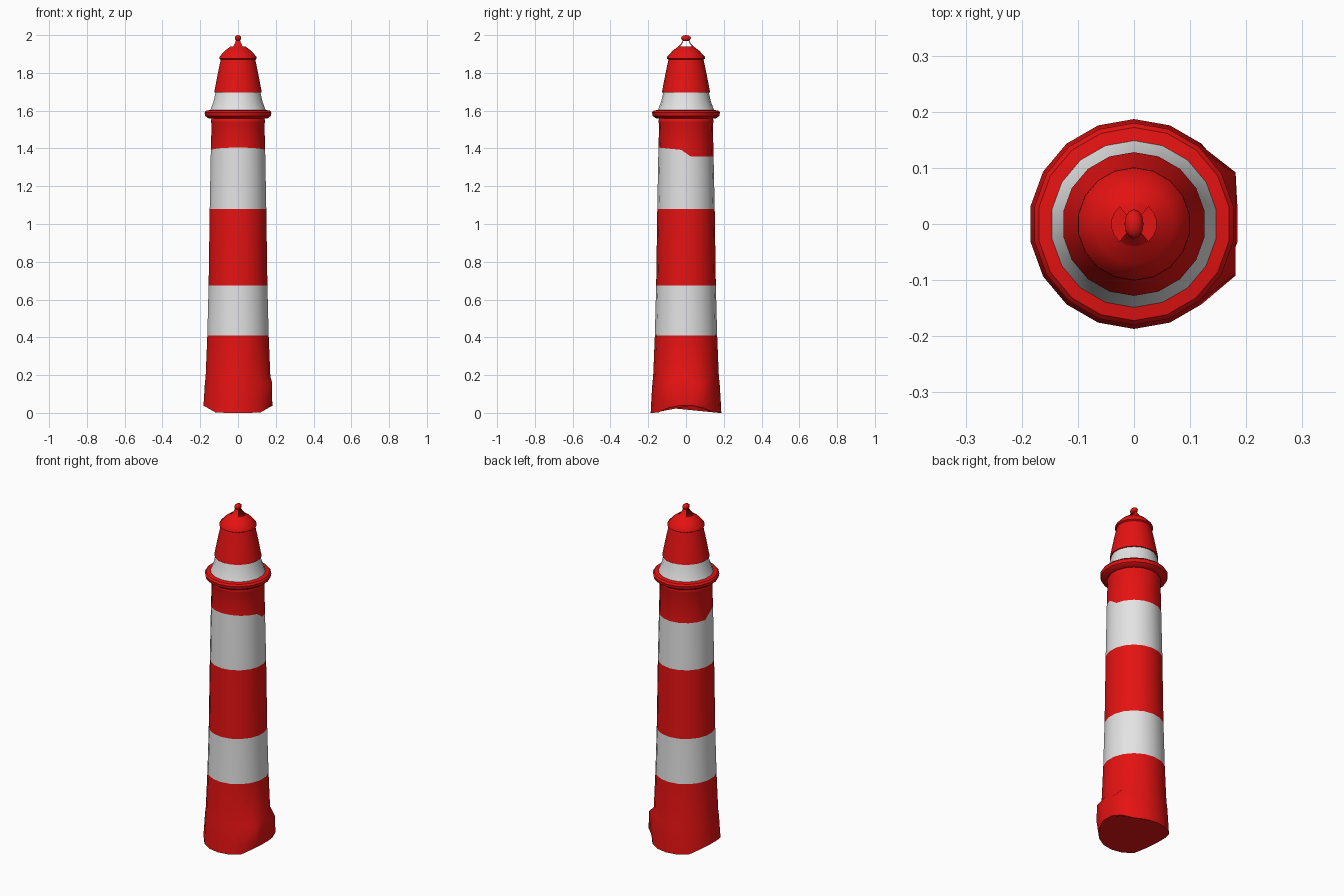
import bpy, bmesh, math

old = bpy.data.objects.get("Cube")
if old:
    bpy.data.objects.remove(old, do_unlink=True)

SIDES = 18
RED, WHITE = 0, 1


def make_material(name, colour):
    mat = bpy.data.materials.new(name)
    mat.use_nodes = True
    mat.diffuse_color = colour
    mat.node_tree.nodes["Principled BSDF"].inputs["Base Color"].default_value = colour
    return mat


MATERIALS = [make_material("red paint", (0.78, 0.006, 0.006, 1)),
             make_material("white paint", (0.78, 0.77, 0.77, 1))]


def finish(bm, name):
    """Turn a bmesh into a smooth-shaded object."""
    mesh = bpy.data.meshes.new(name)
    bm.to_mesh(mesh)
    bm.free()
    for mat in MATERIALS:
        mesh.materials.append(mat)
    obj = bpy.data.objects.new(name, mesh)
    bpy.context.collection.objects.link(obj)
    bpy.ops.object.select_all(action='DESELECT')
    obj.select_set(True)
    bpy.context.view_layer.objects.active = obj
    bpy.ops.object.shade_smooth_by_angle(angle=math.radians(40))
    return obj


def lathe(name, profile, shape=None, keep=None, cap_bottom=False, cap_top=False):
    """Spin (radius, height, colour of the band above) with a corner on the y axis."""
    bm = bmesh.new()
    rings = []
    for r, z, _ in profile:
        ring = []
        for i in range(SIDES):
            a = math.tau * i / SIDES + math.pi / 2
            co = (r * math.cos(a), r * math.sin(a), z)
            ring.append(bm.verts.new(shape(*co) if shape else co))
        rings.append(ring)
    for k in range(len(rings) - 1):
        for i in range(SIDES):
            j = (i + 1) % SIDES
            quad = (rings[k][i], rings[k][j], rings[k + 1][j], rings[k + 1][i])
            mid = sum((v.co for v in quad), quad[0].co * 0) / 4
            if keep is None or keep(mid):
                bm.faces.new(quad).material_index = profile[k][2]
    if cap_bottom:
        bm.faces.new(rings[0][::-1])
    if cap_top:
        bm.faces.new(rings[-1])
    return finish(bm, name)


def tower_shape(x, y, z):
    """Lift the foot at the sides, bulge one side low down, tilt the top stripe."""
    if z < 0.01:
        z = 0.04 * max(0, (abs(x) - 0.115) / 0.07)
    elif z < 0.17 and x > 0.15:
        x = max(x, 0.181)
    elif 1.3 < z < 1.45:
        z = 1.39 - 0.1 * y if y < 0.02 else 1.357
    return x, y, z


# Striped tapering tower
lathe("tower", [
    (0.187, 0.0, RED), (0.184, 0.06, RED), (0.178, 0.16, RED), (0.174, 0.19, RED),
    (0.165, 0.41, WHITE), (0.158, 0.675, RED), (0.152, 1.08, WHITE),
    (0.146, 1.38, RED), (0.142, 1.53, RED), (0.146, 1.54, RED),
    (0.146, 1.55, RED), (0.140, 1.56, RED), (0.140, 1.58, RED)],
    shape=tower_shape, cap_bottom=True)

# Gallery ledge
lathe("gallery", [
    (0.138, 1.558, RED), (0.160, 1.56, RED), (0.176, 1.572, RED),
    (0.180, 1.59, RED), (0.172, 1.60, RED), (0.140, 1.605, RED)])

# Flared white lantern room
lathe("lantern_room", [
    (0.150, 1.60, WHITE), (0.146, 1.61, WHITE), (0.131, 1.65, WHITE),
    (0.120, 1.70, WHITE)])

# Tapered roof drum with a lip and a cone, open on top
lathe("roof", [
    (0.115, 1.695, RED), (0.128, 1.695, RED), (0.110, 1.79, RED),
    (0.093, 1.87, RED), (0.101, 1.875, RED), (0.100, 1.885, RED),
    (0.070, 1.918, RED), (0.040, 1.94, RED)])

# Two curved struts, front and back, holding the finial
lathe("finial_struts", [
    (0.040, 1.94, RED), (0.024, 1.958, RED), (0.014, 1.978, RED)],
    keep=lambda c: abs(c.x) < abs(c.y))

# Flattened ball on top
ball = bmesh.new()
bmesh.ops.create_uvsphere(ball, u_segments=12, v_segments=8, radius=1)
bmesh.ops.scale(ball, vec=(0.017, 0.026, 0.016), verts=ball.verts)
bmesh.ops.translate(ball, vec=(0, 0, 1.984), verts=ball.verts)
finish(ball, "finial_ball")
